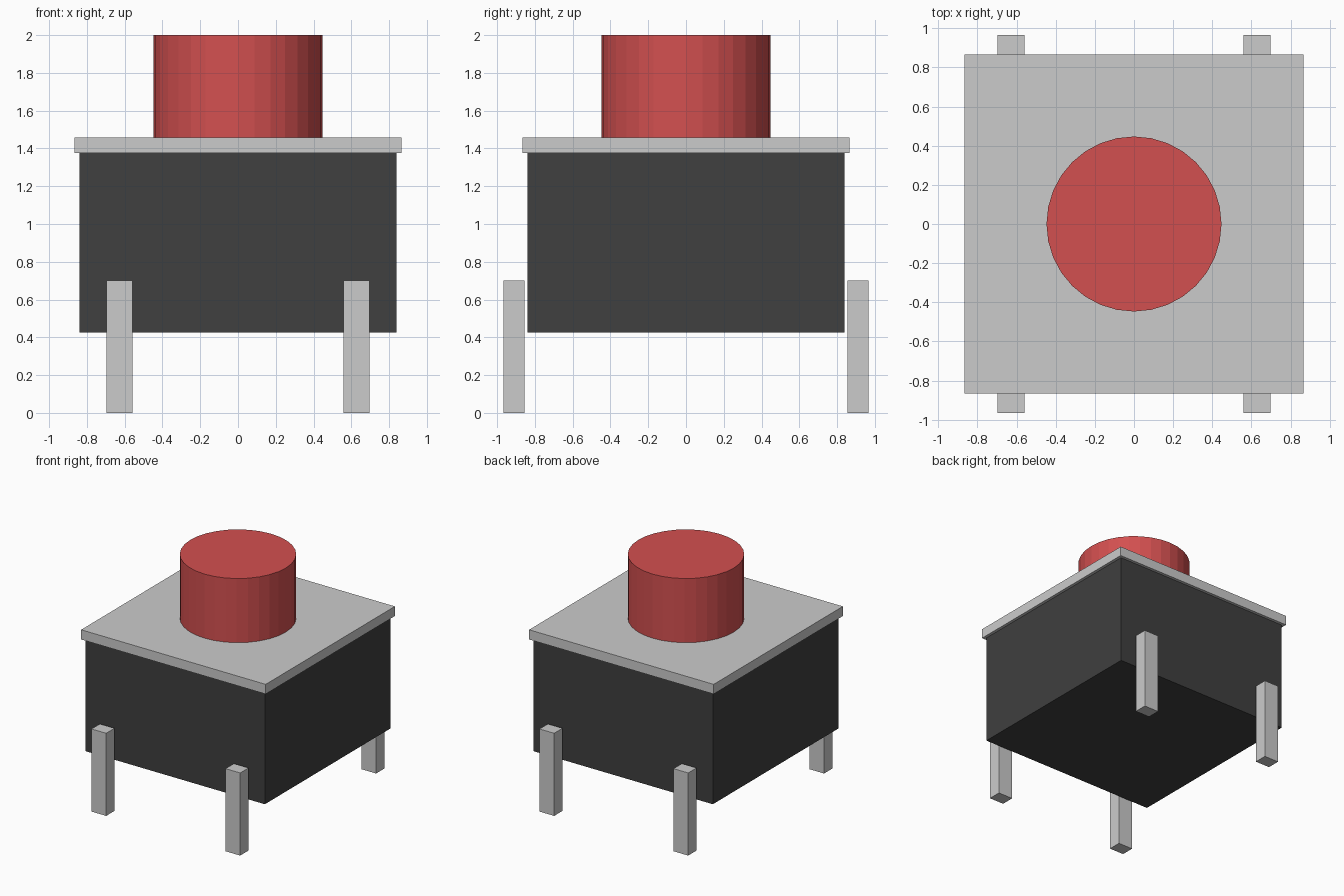
import bpy

if "Cube" in bpy.data.objects:
    bpy.data.objects.remove(bpy.data.objects["Cube"])


def material(name, rgb):
    m = bpy.data.materials.new(name)
    m.diffuse_color = (*rgb, 1)
    m.use_nodes = True
    m.node_tree.nodes["Principled BSDF"].inputs["Base Color"].default_value = m.diffuse_color
    return m


def box(name, centre, size, mat=None):
    bpy.ops.mesh.primitive_cube_add(size=1, location=centre)
    ob = bpy.context.object
    ob.name = name
    ob.scale = size
    bpy.ops.object.transform_apply(location=False, rotation=False, scale=True)
    if mat:
        ob.data.materials.append(mat)
    return ob


black = material("black_plastic", (0.05, 0.05, 0.05))
red = material("red_plastic", (0.65, 0.08, 0.08))

# Housing and metal cover plate
box("housing", (0, 0, 0.9), (1.68, 1.68, 0.95), black)
box("cover_plate", (0, 0, 1.416), (1.73, 1.73, 0.082))

# Round push button
bpy.ops.mesh.primitive_cylinder_add(vertices=32, radius=0.447, depth=0.543,
                                    location=(0, 0, 1.7285))
button = bpy.context.object
button.name = "button"
button.data.materials.append(red)

# Four contact legs, two at the front and two at the back
for side, sy in (("front", -1), ("back", 1)):
    for hand, sx in (("left", -1), ("right", 1)):
        box(f"{side}_{hand}_leg", (sx * 0.628, sy * 0.91, 0.35),
            (0.137, 0.112, 0.70))
